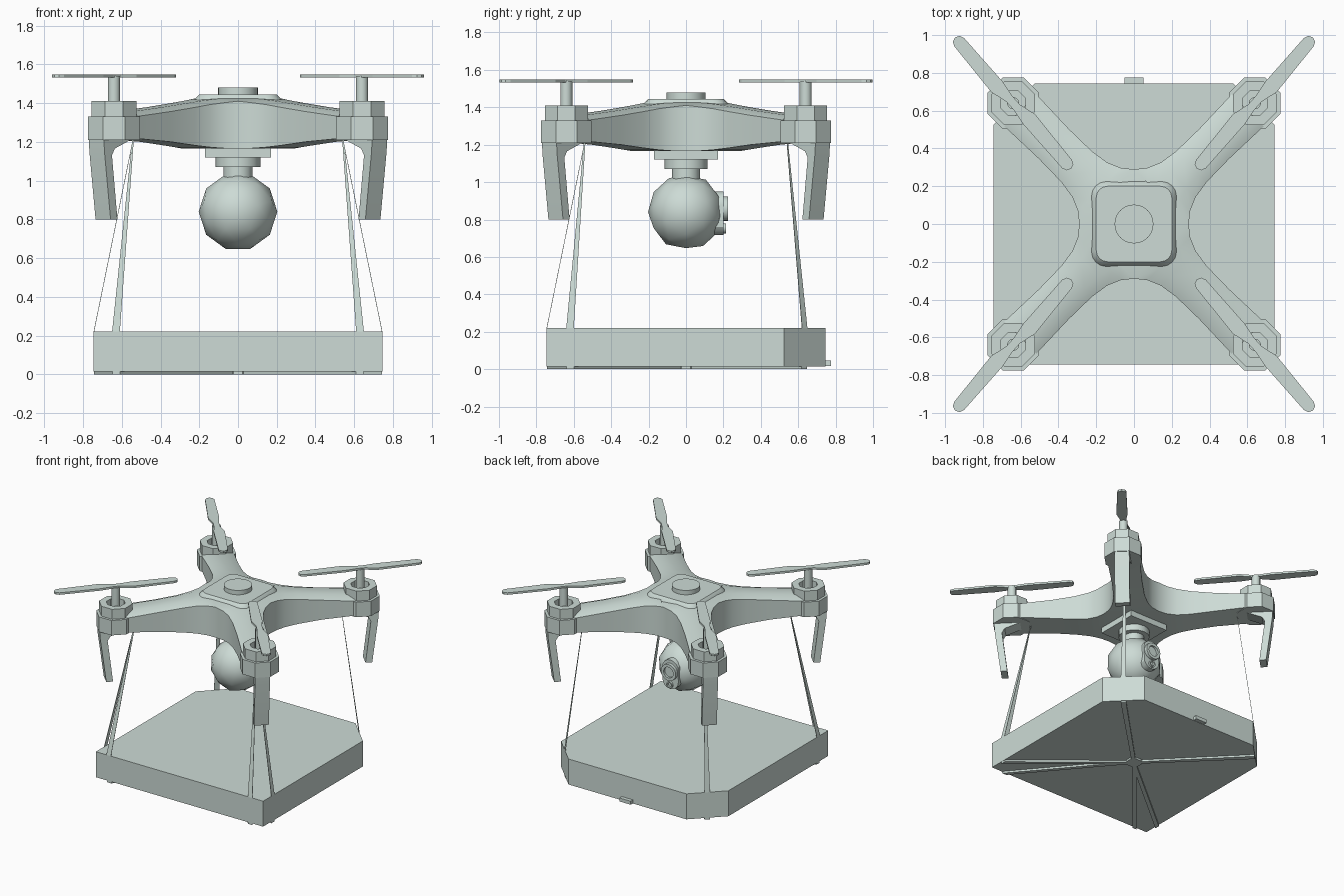
import bpy, bmesh, math
from mathutils import Vector, Matrix

if "Cube" in bpy.data.objects:
    bpy.data.objects.remove(bpy.data.objects["Cube"])

mat = bpy.data.materials.new("pale_grey_green")
mat.diffuse_color = (0.61, 0.71, 0.67, 1)
mat.use_nodes = True
mat.node_tree.nodes["Principled BSDF"].inputs["Base Color"].default_value = mat.diffuse_color
R2 = math.sqrt(0.5)
CORNERS = [(1, 1), (-1, 1), (-1, -1), (1, -1)]


def finish(bm, name, angle=30):
    bmesh.ops.recalc_face_normals(bm, faces=bm.faces)
    me = bpy.data.meshes.new(name)
    bm.to_mesh(me)
    bm.free()
    ob = bpy.data.objects.new(name, me)
    bpy.context.collection.objects.link(ob)
    me.materials.append(mat)
    if angle:
        bpy.ops.object.select_all(action='DESELECT')
        ob.select_set(True)
        bpy.context.view_layer.objects.active = ob
        bpy.ops.object.shade_smooth_by_angle(angle=math.radians(angle))
    return ob


def loft(name, loops, angle=30, closed=False):
    """Skin a list of equal-length vertex loops; cap the ends or close into a ring."""
    bm = bmesh.new()
    rows = [[bm.verts.new(p) for p in lp] for lp in loops]
    n = len(rows[0])
    pairs = list(zip(rows, rows[1:])) + ([(rows[-1], rows[0])] if closed else [])
    for a, b in pairs:
        for i in range(n):
            bm.faces.new((a[i], a[(i + 1) % n], b[(i + 1) % n], b[i]))
    if not closed:
        bm.faces.new(rows[0])
        bm.faces.new(rows[-1])
    return finish(bm, name, angle)


def prism(name, pts, z0, z1, angle=30):
    return loft(name, [[(x, y, z) for x, y in pts] for z in (z0, z1)], angle)


def circle(r, n, cx=0, cy=0, start=0):
    return [(cx + r * math.cos(start + 2 * math.pi * i / n),
             cy + r * math.sin(start + 2 * math.pi * i / n)) for i in range(n)]


def rounded_square(h, r, n=4):
    pts = []
    for k, (sx, sy) in enumerate(CORNERS):
        for i in range(n + 1):
            a = math.pi / 2 * (k + i / n)
            pts.append((sx * (h - r) + r * math.cos(a), sy * (h - r) + r * math.sin(a)))
    return pts


def rect(hx, hy, cx=0, cy=0):
    return [(cx + sx * hx, cy + sy * hy) for sx, sy in CORNERS]


# ---- star-shaped body: sections (distance, half width, edge z, crown z, bottom z)
sections = [(.205, .205, 1.41, 1.425, 1.165), (.26, .16, 1.402, 1.42, 1.167),
            (.33, .13, 1.393, 1.412, 1.172), (.43, .115, 1.378, 1.40, 1.182),
            (.6, .112, 1.357, 1.38, 1.20), (.85, .12, 1.332, 1.355, 1.217)]
bm = bmesh.new()
top, bottom = [], []
for k in range(4):
    rot = Matrix.Rotation(math.pi / 4 + k * math.pi / 2, 3, 'Z')
    rows = []
    for d, w, ze, zc, zb in sections:
        prof = [(-w, ze), (-w * .5, zc), (w * .5, zc), (w, ze), (w, zb), (-w, zb)]
        rows.append([bm.verts.new(rot @ Vector((d, t, z))) for t, z in prof])
    for a, b in zip(rows, rows[1:]):
        for i in range(6):
            bm.faces.new((a[i], a[(i + 1) % 6], b[(i + 1) % 6], b[i]))
    bm.faces.new(rows[-1])
    top += rows[0][:4]
    bottom += [rows[0][5], rows[0][4]]
bm.faces.new(top)
bm.faces.new(bottom)
bmesh.ops.remove_doubles(bm, verts=bm.verts, dist=1e-4)
finish(bm, "body", 35)

# ---- top hatch and button
loft("top_hatch", [[(x, y, z) for x, y in rounded_square(h, r)]
                   for h, r, z in ((.23, .08, 1.40), (.225, .08, 1.42), (.20, .06, 1.445))])
prism("top_button", circle(.103, 24), 1.44, 1.48)

# ---- motor pods, legs and rotors at the four corners
APO = 1 / math.cos(math.pi / 8)
for sx, sy in CORNERS:
    cx, cy = .64 * sx, .64 * sy
    prism("motor_pod", circle(.135 * APO, 8, cx, cy, math.pi / 8), 1.21, 1.33)
    ring = [(.115, 1.32), (.115, 1.41), (.065, 1.41), (.065, 1.32)]
    loft("motor_ring", [[(x, y, z) for x, y in circle(r * APO, 8, cx, cy, math.pi / 8)]
                        for r, z in ring], closed=True)
    prism("rotor_shaft", circle(.032, 12, cx, cy), 1.32, 1.54, 40)

    # leg: side profile (distance along the diagonal, z) widened sideways
    prof = [(1.035, 1.23), (1.03, 1.15), (.985, .80), (.935, .80),
            (.975, 1.13), (.955, 1.165), (.84, 1.21), (.84, 1.23)]
    loft("leg", [[((d - t) * R2 * sx, (d + t) * R2 * sy, z) for d, z in prof]
                 for t in (-.055, .055)])

    # two-bladed rotor, the second blade is the first turned half round
    half = [(.03, -.022), (.12, -.048), (.43, -.034)]
    half += [(.43 + .034 * math.sin(a), -.034 * math.cos(a))
             for a in (math.pi / 4, math.pi / 2, 3 * math.pi / 4)]
    half += [(.43, .034), (.12, .034), (.03, .022)]
    ang = math.radians(48.5)
    pts = []
    for s, t in half + [(-s, -t) for s, t in half]:
        pts.append((cx + sx * (s * math.cos(ang) - t * math.sin(ang)),
                    cy + sy * (s * math.sin(ang) + t * math.cos(ang))))
    prism("rotor_blades", pts, 1.533, 1.549, 0)

# ---- gimbal mount and camera ball
prism("gimbal_plate", rect(.17, .17), 1.12, 1.18)
prism("gimbal_collar", circle(.115, 16), 1.07, 1.12)
prism("gimbal_neck", circle(.075, 16), 1.0, 1.07)
bm = bmesh.new()
bmesh.ops.create_icosphere(bm, subdivisions=2, radius=.203,
                           matrix=Matrix.Translation((0, 0, .84))
                           @ Matrix.Rotation(math.pi / 2, 4, 'X')
                           @ Matrix.Rotation(math.pi / 2, 4, 'Z'))
finish(bm, "camera_ball", 60)

# ---- lens plate with two lens rings on the back of the ball
plate = [(x, z + (.045 if z >= 0 else -.045)) for x, z in circle(.072, 16, start=.001)]
loft("lens_plate", [[(x, y, .833 + z) for x, z in plate] for y in (.12, .20)])


def lens(name, r, z, y):
    prof = [(r, .17), (r, y), (r * .65, y), (r * .65, y - .018)]
    loft(name, [[(x, yy, zz) for x, zz in circle(rr, 16, 0, z)] for rr, yy in prof])


lens("main_lens", .066, .857, .225)
lens("small_lens", .027, .753, .215)

# ---- parcel with two cut back corners, and its tab
parcel = [(-.745, -.745), (.745, -.745), (.745, .525), (.525, .745),
          (-.525, .745), (-.745, .525)]
prism("parcel", parcel, .015, .22)
prism("parcel_tab", rect(.05, .025, 0, .75), .017, .045)


# ---- hanging straps, continued as strips below the parcel
def strap(foot, side):
    foot, side = Vector(foot), Vector(side).normalized()
    sx, sy = math.copysign(1, foot.x), math.copysign(1, foot.y)
    out = Vector((side.y, -side.x, 0)) * .0015
    head = Vector((.542 * sx, .542 * sy, 1.21))
    loops = []
    for p, w in ((head, .004), (foot, .02)):
        loops.append([p - side * w - out, p + side * w - out,
                      p + side * w + out, p - side * w + out])
    loft("strap", loops, 0)
    low = foot * .998
    mid = Vector((.03 * sx, .03 * sy, 0))
    across = Vector((-sy, sx, 0)) * R2
    if across.dot(side) < 0:
        across = -across
    base = [low - side * .02, low + side * .02, mid + across * .015, mid - across * .015]
    prism("under_strip", [(p.x, p.y) for p in base], 0, .016, 0)


for s in (1, -1):
    strap((.63 * s, -.744, .22), (1, 0, 0))
    strap((.744 * s, -.62, .22), (0, 1, 0))
    strap((.634 * s, .634, .22), (1, -s, 0))
prism("under_hub", circle(.06, 8, start=math.pi / 8), 0, .016)
